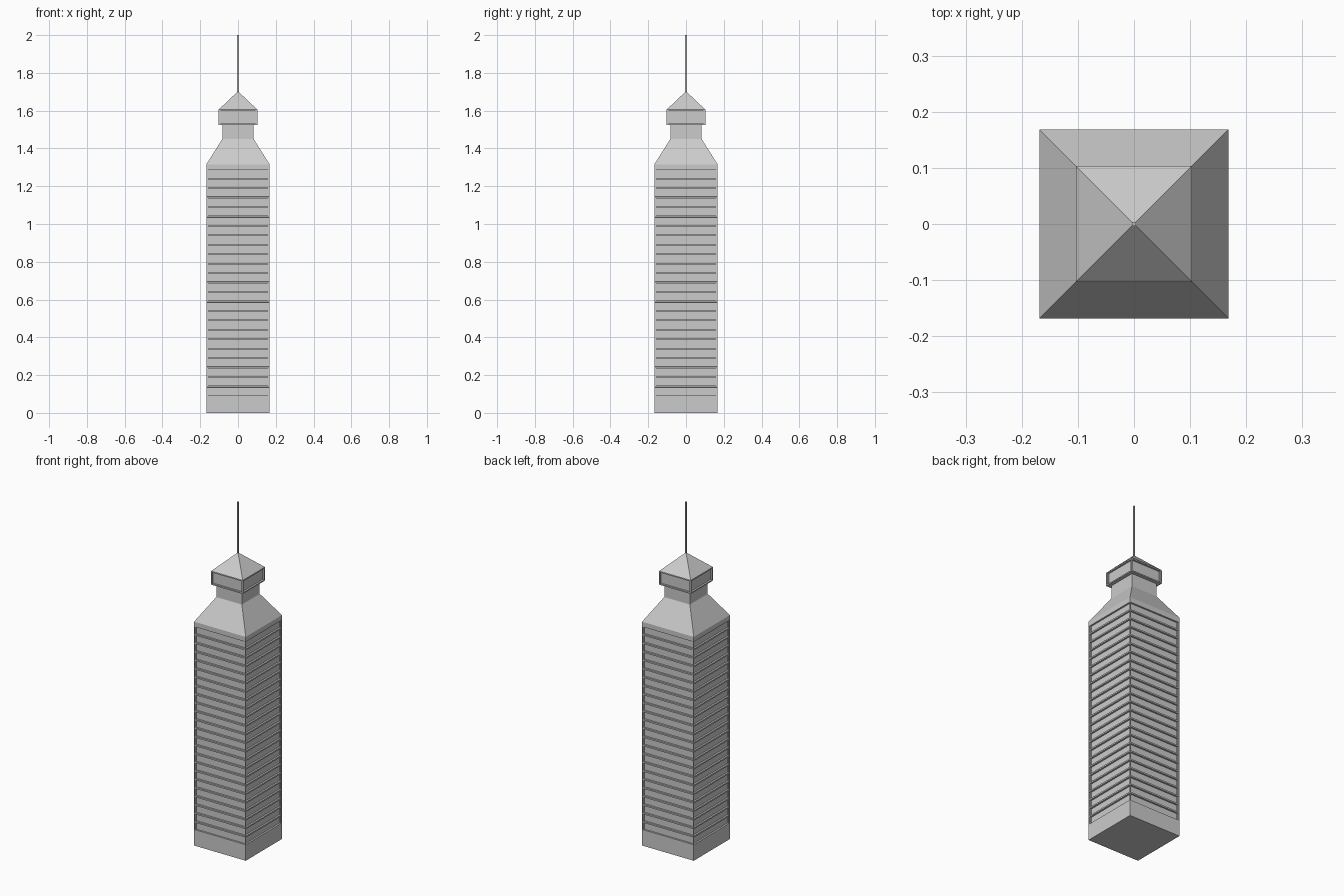
import bpy
import bmesh

if "Cube" in bpy.data.objects:
    bpy.data.objects.remove(bpy.data.objects["Cube"])


def square_loft(name, rings, recessed=(), border_depth=(0.006, 0.01)):
    """Stack square rings (half width, z); sink a panel in each side of the recessed levels."""
    bm = bmesh.new()
    loops = []
    for h, z in rings:
        corners = ((-h, -h), (h, -h), (h, h), (-h, h))
        loops.append([bm.verts.new((x, y, z)) for x, y in corners])
    bm.faces.new(loops[0][::-1])
    bm.faces.new(loops[-1])
    panels = []
    for level, (a, b) in enumerate(zip(loops, loops[1:])):
        for i in range(4):
            j = (i + 1) % 4
            f = bm.faces.new((a[i], a[j], b[j], b[i]))
            if level in recessed:
                panels.append(f)
    bm.normal_update()
    if panels:
        border, depth = border_depth
        bmesh.ops.inset_individual(bm, faces=panels, thickness=border)
        bm.normal_update()
        bmesh.ops.inset_individual(bm, faces=panels, thickness=0.0002, depth=-depth)
    bm.normal_update()
    mesh = bpy.data.meshes.new(name)
    bm.to_mesh(mesh)
    bm.free()
    obj = bpy.data.objects.new(name, mesh)
    bpy.context.collection.objects.link(obj)
    return obj


# Shaft with plinth, rows of recessed windows, sloped shoulder and neck
half = 0.168
floors = 24
first, last = 0.09, 1.29
pitch = (last - first) / floors
rings = [(half, 0.0)]
rings += [(half, first + i * pitch) for i in range(floors + 1)]
rings += [(half, 1.315), (0.083, 1.45), (0.083, 1.53)]
square_loft("tower_shaft", rings, range(1, floors + 1), (0.006, 0.01))

# Overhanging lantern with one recessed panel per side
square_loft("lantern", [(0.103, 1.525), (0.103, 1.605)], (0,), (0.01, 0.01))

# Pyramid roof
square_loft("roof", [(0.103, 1.605), (0.003, 1.70)])

# Mast
square_loft("mast", [(0.004, 1.69), (0.004, 2.0)])
